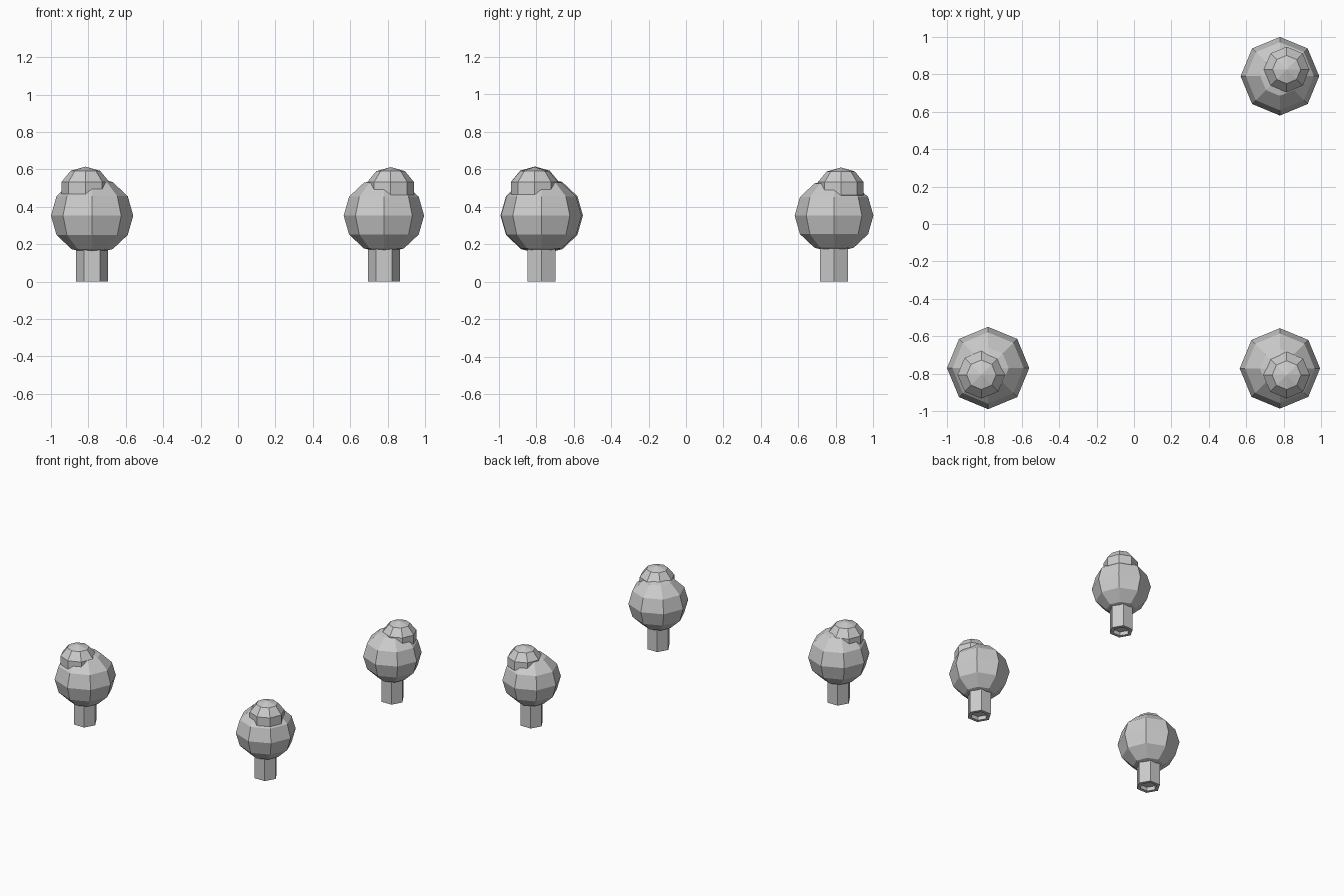
import bpy
import bmesh
import math
from mathutils import Matrix, Vector

cube = bpy.data.objects.get("Cube")
if cube:
    bpy.data.objects.remove(cube, do_unlink=True)

grey = bpy.data.materials.new("plain_grey")
grey.use_nodes = True
colour = (0.6, 0.6, 0.6, 1.0)
grey.diffuse_color = colour
grey.node_tree.nodes["Principled BSDF"].inputs["Base Color"].default_value = colour


def add_object(name, bm):
    mesh = bpy.data.meshes.new(name)
    bm.to_mesh(mesh)
    bm.free()
    mesh.materials.append(grey)
    obj = bpy.data.objects.new(name, mesh)
    bpy.context.collection.objects.link(obj)


def ball(name, centre, width, height, rings):
    """Eight-sided, slightly squashed faceted ball."""
    bm = bmesh.new()
    matrix = Matrix.Translation(centre) @ Matrix.Diagonal((width, width, height, 1))
    bmesh.ops.create_uvsphere(bm, u_segments=8, v_segments=rings, radius=1, matrix=matrix)
    add_object(name, bm)


def trunk(name, x, y, radius, height):
    """Six-sided post with a recessed underside."""
    bm = bmesh.new()
    turn = Matrix.Rotation(math.radians(30), 4, "Z")
    bmesh.ops.create_cone(bm, cap_ends=True, segments=6, radius1=radius, radius2=radius,
                          depth=height,
                          matrix=Matrix.Translation((x, y, height / 2)) @ turn)
    base = min(bm.faces, key=lambda f: f.calc_center_median().z)
    bmesh.ops.inset_region(bm, faces=[base], thickness=radius * 0.3)
    hole = bmesh.ops.extrude_discrete_faces(bm, faces=[base])["faces"][0]
    bmesh.ops.translate(bm, verts=hole.verts, vec=Vector((0, 0, 0.03)))
    add_object(name, bm)


# Each tree: name, position, size, and outward direction of its top tuft
trees = [
    ("front_right", -0.78, -0.77, 1.0, -1, -1),
    ("front_left", 0.78, -0.772, 0.977, 1, -1),
    ("back_left", 0.78, 0.79, 0.955, 1, 1),
]

for name, x, y, size, dx, dy in trees:
    trunk(name + "_trunk", x, y, 0.086, 0.2)
    ball(name + "_crown", (x, y, 0.353), 0.22 * size, 0.207 * size, 6)
    ball(name + "_tuft", (x + 0.036 * dx, y + 0.036 * dy, 0.497),
         0.134 * size, 0.118 * size, 5)
